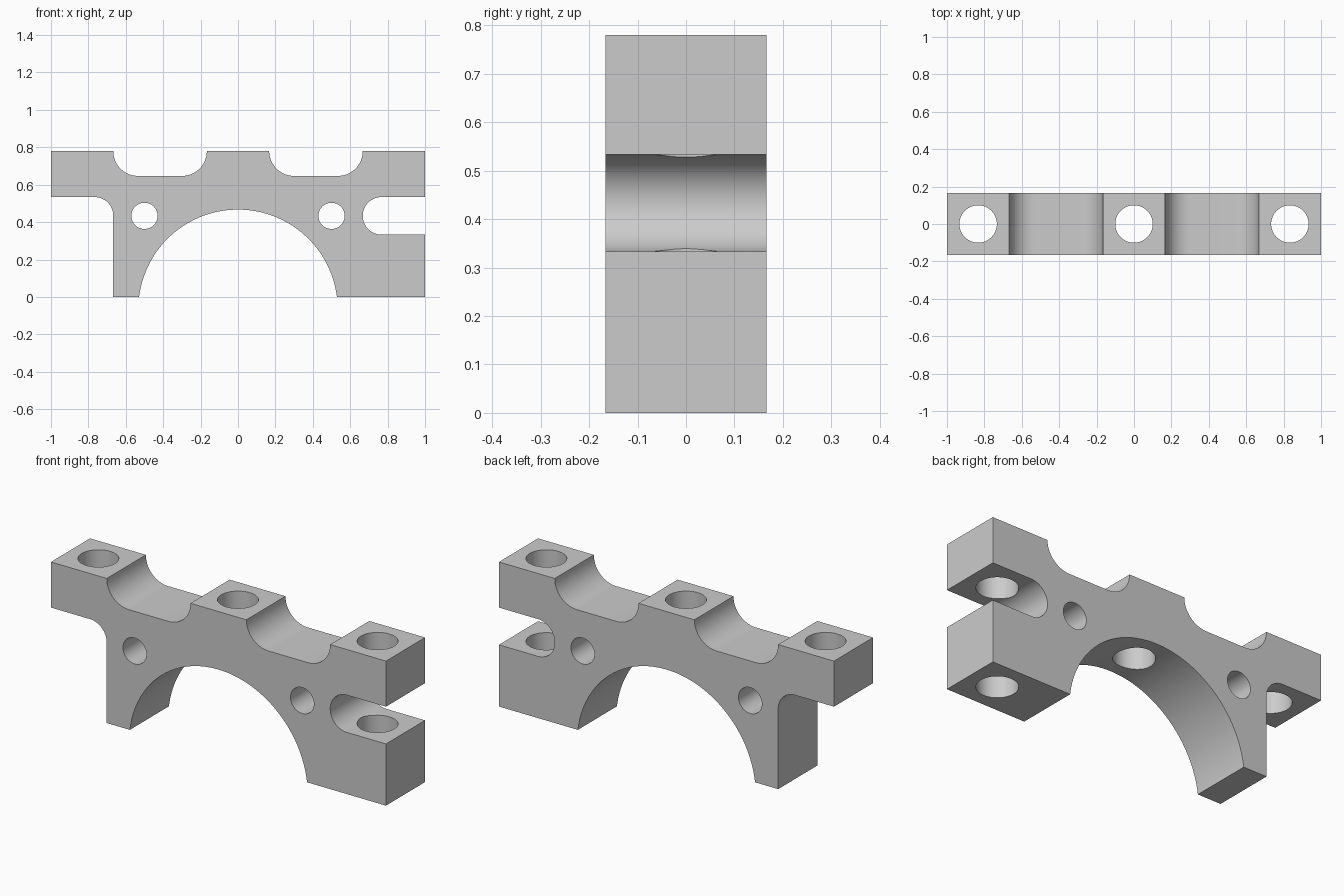
import bpy
import bmesh
from math import pi, cos, sin, acos
from mathutils import Matrix

cube = bpy.data.objects.get("Cube")
if cube:
    bpy.data.objects.remove(cube, do_unlink=True)

# Main dimensions
HALF_DEPTH = 1 / 6
TOP = 0.78
SLOT_TOP, SLOT_BOTTOM = 0.534, 0.333
SLOT_MID = (SLOT_TOP + SLOT_BOTTOM) / 2
SLOT_R = (SLOT_TOP - SLOT_BOTTOM) / 2
LEG_X = 0.667
RECESS_R = 0.133
ARCH_R, ARCH_Z = 0.533, -0.066

grey = bpy.data.materials.new("plain grey")
grey.use_nodes = True
grey.diffuse_color = (0.6, 0.6, 0.6, 1)
grey.node_tree.nodes["Principled BSDF"].inputs["Base Color"].default_value = (0.6, 0.6, 0.6, 1)


def arc(cx, cz, r, start, end, steps=20):
    """Points on an arc, angles in radians."""
    angles = [start + (end - start) * i / steps for i in range(steps + 1)]
    return [(cx + r * cos(a), cz + r * sin(a)) for a in angles]


def recess(right, left):
    """Round-cornered dip in the top edge, listed from right to left."""
    return (arc(right - RECESS_R, TOP, RECESS_R, 0, -pi / 2)
            + arc(left + RECESS_R, TOP, RECESS_R, -pi / 2, -pi))


def make_object(name, bm):
    bmesh.ops.recalc_face_normals(bm, faces=bm.faces)
    mesh = bpy.data.meshes.new(name)
    bm.to_mesh(mesh)
    bm.free()
    mesh.materials.append(grey)
    obj = bpy.data.objects.new(name, mesh)
    bpy.context.collection.objects.link(obj)
    return obj


# Side profile, anticlockwise from the right foot
spring = acos(-ARCH_Z / ARCH_R)
profile = [(1, 0), (1, SLOT_BOTTOM)]
profile += arc(LEG_X + SLOT_R, SLOT_MID, SLOT_R, -pi / 2, -3 * pi / 2, 40)
profile += [(1, SLOT_TOP), (1, TOP)]
profile += recess(LEG_X, 1 / 6) + recess(-1 / 6, -LEG_X)
profile += [(-1, TOP), (-1, SLOT_TOP)]
profile += arc(-LEG_X - SLOT_R, SLOT_MID, SLOT_R, pi / 2, 0)
profile += [(-LEG_X, 0)]
profile += arc(0, ARCH_Z, ARCH_R, pi / 2 + spring, pi / 2 - spring, 72)

# Extruded bracket body
bm = bmesh.new()
face = bm.faces.new([bm.verts.new((x, -HALF_DEPTH, z)) for x, z in profile])
extruded = bmesh.ops.extrude_face_region(bm, geom=[face])
back = [v for v in extruded["geom"] if isinstance(v, bmesh.types.BMVert)]
bmesh.ops.translate(bm, verts=back, vec=(0, 2 * HALF_DEPTH, 0))
if not face.is_valid or len(bm.faces) < len(profile) + 2:
    bm.faces.ensure_lookup_table()
bracket = make_object("arched_bracket", bm)


def drill(name, location, radius, length, along_y=False):
    """Cut a round through hole in the bracket."""
    bm = bmesh.new()
    matrix = Matrix.Translation(location)
    if along_y:
        matrix = matrix @ Matrix.Rotation(pi / 2, 4, "X")
    bmesh.ops.create_cone(bm, cap_ends=True, segments=64, radius1=radius,
                          radius2=radius, depth=length, matrix=matrix)
    cutter = make_object(name, bm)
    cutter.hide_render = True
    mod = bracket.modifiers.new(name, "BOOLEAN")
    mod.operation = "DIFFERENCE"
    mod.solver = "EXACT"
    mod.object = cutter
    bpy.ops.object.modifier_apply(modifier=mod.name)
    bpy.data.objects.remove(cutter, do_unlink=True)


bpy.ops.object.select_all(action="DESELECT")
bracket.select_set(True)
bpy.context.view_layer.objects.active = bracket

# Vertical bolt holes and cross holes
for x in (-5 / 6, 0, 5 / 6):
    drill("bolt_hole", (x, 0, 0.4), 0.1, 1.2)
for x in (-0.5, 0.5):
    drill("cross_hole", (x, 0, SLOT_MID), 0.07, 1, True)

bpy.ops.object.shade_smooth_by_angle(angle=pi / 6)
